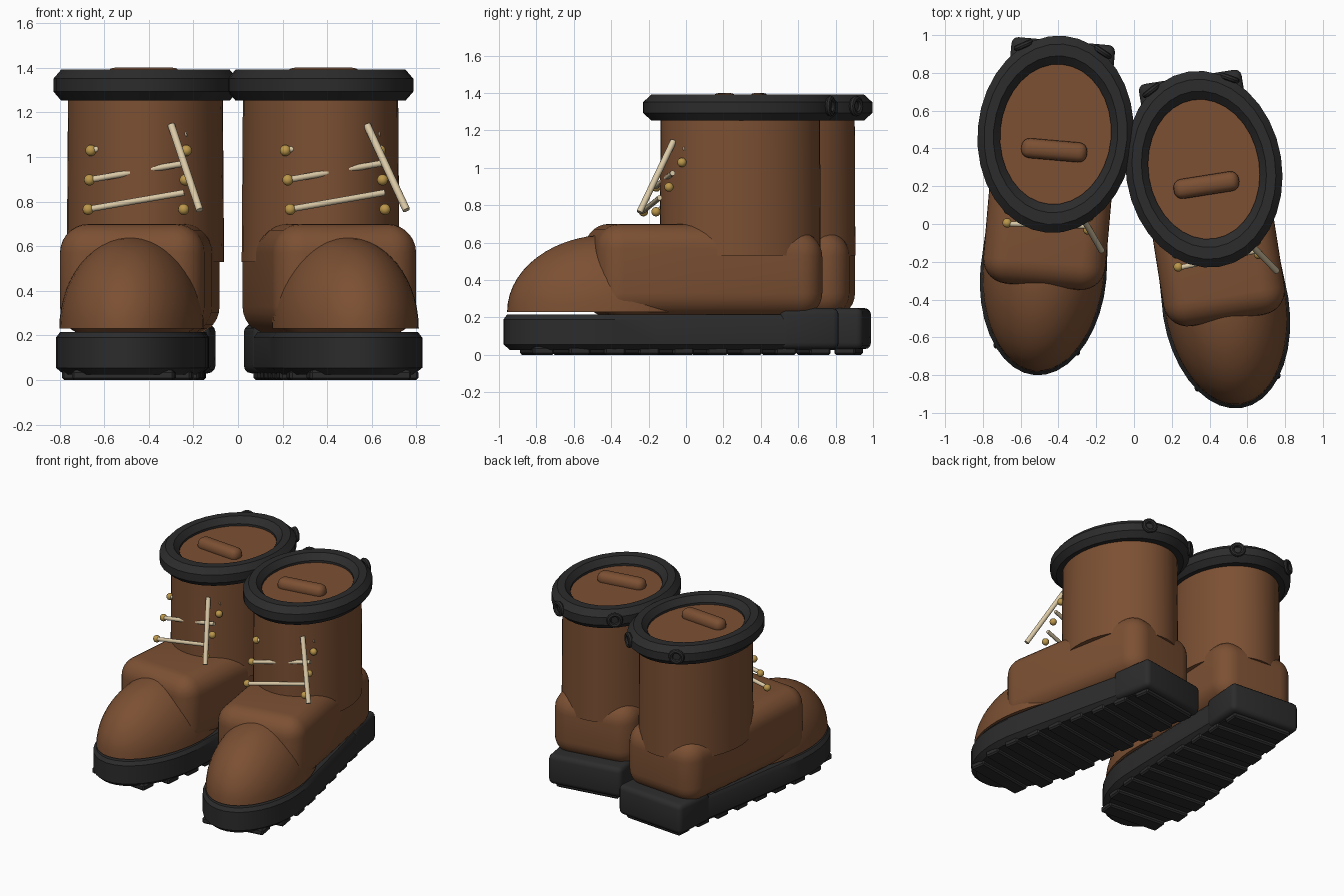
import bpy, bmesh, math
from mathutils import Matrix, Vector

cube = bpy.data.objects.get("Cube")
if cube:
    bpy.data.objects.remove(cube, do_unlink=True)


def material(name, rgb):
    m = bpy.data.materials.new(name)
    m.use_nodes = True
    m.diffuse_color = (*rgb, 1)
    bsdf = m.node_tree.nodes["Principled BSDF"]
    bsdf.inputs["Base Color"].default_value = (*rgb, 1)
    bsdf.inputs["Roughness"].default_value = 0.7
    return m


LEATHER = material("brown leather", (0.2, 0.08, 0.033))
RUBBER = material("black rubber", (0.025, 0.025, 0.026))
BRASS = material("brass", (0.5, 0.31, 0.07))
CORD = material("cream cord", (0.7, 0.58, 0.38))
parts = []


def finish(name, bm, mat, angle=35):
    """Turn a bmesh into a shaded, coloured part."""
    bmesh.ops.recalc_face_normals(bm, faces=bm.faces)
    mesh = bpy.data.meshes.new(name)
    bm.to_mesh(mesh)
    bm.free()
    mesh.materials.append(mat)
    obj = bpy.data.objects.new(name, mesh)
    bpy.context.collection.objects.link(obj)
    bpy.ops.object.select_all(action='DESELECT')
    obj.select_set(True)
    bpy.context.view_layer.objects.active = obj
    bpy.ops.object.shade_smooth_by_angle(angle=math.radians(angle))
    parts.append(obj)


def loft(rings, closed=False):
    """Skin a list of point rings; cap the ends or close the loop."""
    bm = bmesh.new()
    vs = [[bm.verts.new(p) for p in ring] for ring in rings]
    n = len(vs[0])
    pairs = list(zip(vs, vs[1:])) + ([(vs[-1], vs[0])] if closed else [])
    for a, b in pairs:
        for i in range(n):
            j = (i + 1) % n
            bm.faces.new((a[i], a[j], b[j], b[i]))
    if not closed:
        bm.faces.new(vs[0])
        bm.faces.new(vs[-1])
    bmesh.ops.recalc_face_normals(bm, faces=bm.faces)
    return bm


def round_edges(bm, width, segments, limit=30):
    edges = [e for e in bm.edges if e.calc_face_angle(0) > math.radians(limit)]
    bmesh.ops.bevel(bm, geom=edges, offset=width, segments=segments,
                    profile=0.5, affect='EDGES', clamp_overlap=True)
    return bm


def ellipse(rx, ry, z, n):
    return [(rx * math.cos(t), ry * math.sin(t), z)
            for t in (2 * math.pi * i / n for i in range(n))]


def box(center, size):
    bm = bmesh.new()
    bmesh.ops.create_cube(bm, size=1, matrix=Matrix.Translation(center)
                          @ Matrix.Diagonal((*size, 1)))
    return bm


def ball(center, radii, u=16, v=10):
    bm = bmesh.new()
    bmesh.ops.create_uvsphere(bm, u_segments=u, v_segments=v, radius=1,
                              matrix=Matrix.Translation(center)
                              @ Matrix.Diagonal((*radii, 1)))
    return bm


def rod(name, a, b, radius, mat):
    a, b = Vector(a), Vector(b)
    d = b - a
    bm = bmesh.new()
    bmesh.ops.create_cone(bm, cap_ends=True, segments=10, radius1=radius,
                          radius2=radius, depth=d.length,
                          matrix=Matrix.Translation((a + b) / 2)
                          @ d.to_track_quat('Z', 'Y').to_matrix().to_4x4())
    finish(name, bm, mat, 50)


# Sole outline: elliptical toe tapering back to the heel
TOE_Y, TOE_LEN, TOE_W, HEEL_Y = -0.74, 0.54, 0.335, 0.44


def sole_half_width(y):
    if y < TOE_Y:
        return TOE_W * math.sqrt(max(0, 1 - ((TOE_Y - y) / TOE_LEN) ** 2))
    t = (y - TOE_Y) / (HEEL_Y - TOE_Y)
    return TOE_W - 0.085 * t ** 1.2


def sole_ring(z, inset):
    pts = [(TOE_W * math.cos(t), TOE_Y + TOE_LEN * math.sin(t))
           for t in (-math.pi * i / 18 for i in range(19))]
    back = [TOE_Y + (HEEL_Y - TOE_Y) * i / 5 for i in range(1, 6)]
    pts += [(-sole_half_width(y), y) for y in back]
    pts += [(sole_half_width(y), y) for y in reversed(back)]
    mid = (TOE_Y - TOE_LEN + HEEL_Y) / 2
    return [(x * (1 - inset / 0.33), mid + (y - mid) * (1 - inset / 0.86), z)
            for x, y in pts]


finish("sole", loft([sole_ring(0.025, 0.035), sole_ring(0.055, 0),
                     sole_ring(0.19, 0), sole_ring(0.215, 0.018)]), RUBBER)

# Heel block and tread bars
finish("heel_block", round_edges(box((0, 0.335, 0.14), (0.55, 0.32, 0.22)),
                                 0.035, 3), RUBBER)
for i in range(9):
    y = -1.1 + i * 0.187
    w = 2 * sole_half_width(y) * 0.92
    finish(f"tread_bar_{i + 1}",
           round_edges(box((0, y, 0.022), (w, 0.115, 0.044)), 0.01, 1), RUBBER)

# Foot: rounded box that is higher over the instep
foot_rings = []
for y, w, top in ((-0.81, 0.325, 0.70), (-0.3, 0.325, 0.70), (0.415, 0.305, 0.655)):
    foot_rings.append([(-w, y, 0.2), (w, y, 0.2), (w, y, top), (-w, y, top)])
finish("foot", round_edges(loft(foot_rings), 0.13, 7), LEATHER)

# Toe cap: half ellipsoid with a flat underside
bm = ball((0, -0.71, 0.23), (0.322, 0.55, 0.412), 48, 28)
cut = bmesh.ops.bisect_plane(bm, geom=bm.verts[:] + bm.edges[:] + bm.faces[:],
                             plane_co=(0, 0, 0.23), plane_no=(0, 0, 1),
                             clear_inner=True)
bmesh.ops.holes_fill(bm, edges=[e for e in bm.edges if e.is_boundary])
finish("toe_cap", bm, LEATHER)

# Shaft with its closed top
finish("shaft", loft([ellipse(0.352, 0.432, 0.53, 48),
                      ellipse(0.346, 0.428, 1.335, 48)]), LEATHER)

# Collar: faceted elliptical ring
collar_rings = []
for k in range(8):
    a = math.radians(22.5 + 45 * k)
    r = 0.4475 + 0.082 * math.cos(a)
    collar_rings.append(ellipse(r * 0.79, r, 1.322 + 0.075 * math.sin(a), 32))
finish("collar", loft(collar_rings, closed=True), RUBBER, 25)

# Small loops on the back of the collar
for side, label in ((-1, "right"), (1, "left")):
    turn = (Matrix.Translation((side * 0.21, 0.455, 1.33))
            @ Matrix.Rotation(-side * 0.5, 4, 'Z'))
    rings = []
    for i in range(16):
        t = 2 * math.pi * i / 16
        ring = []
        for j in range(8):
            s = 2 * math.pi * j / 8
            r = 0.04 + 0.016 * math.cos(s)
            ring.append(turn @ Vector((r * math.cos(t), 0.016 * math.sin(s),
                                       r * math.sin(t))))
        rings.append(ring)
    finish(f"collar_loop_{label}", loft(rings, closed=True), RUBBER)

# Tongue tip on top of the shaft
finish("tongue_tip", round_edges(box((0, -0.085, 1.35), (0.35, 0.105, 0.1)),
                                 0.045, 4), LEATHER)

# Eyelets and laces
for i in range(3):
    y, z = -0.49 + 0.07 * i, 0.765 + 0.132 * i
    for side, label in ((-1, "right"), (1, "left")):
        finish(f"eyelet_{label}_{i + 1}",
               ball((side * 0.215, y, z), (0.025, 0.025, 0.025)), BRASS)
    rod(f"lace_{i + 1}", (-0.22, y - 0.005, z), (0.215, y + 0.02, z + 0.075),
        0.014, CORD)
rod("lace_end", (0.15, -0.385, 1.143), (0.296, -0.592, 0.762), 0.017, CORD)

# Place the pair: same boot, slightly different turn
right = Matrix.Translation((-0.415, 0.475, 0)) @ Matrix.Rotation(math.radians(-5), 4, 'Z')
left = Matrix.Translation((0.37, 0.29, 0)) @ Matrix.Rotation(math.radians(9), 4, 'Z')
for obj in parts:
    twin = obj.copy()
    bpy.context.collection.objects.link(twin)
    base = obj.name
    obj.name, twin.name = "right_boot_" + base, "left_boot_" + base
    obj.matrix_world, twin.matrix_world = right, left
